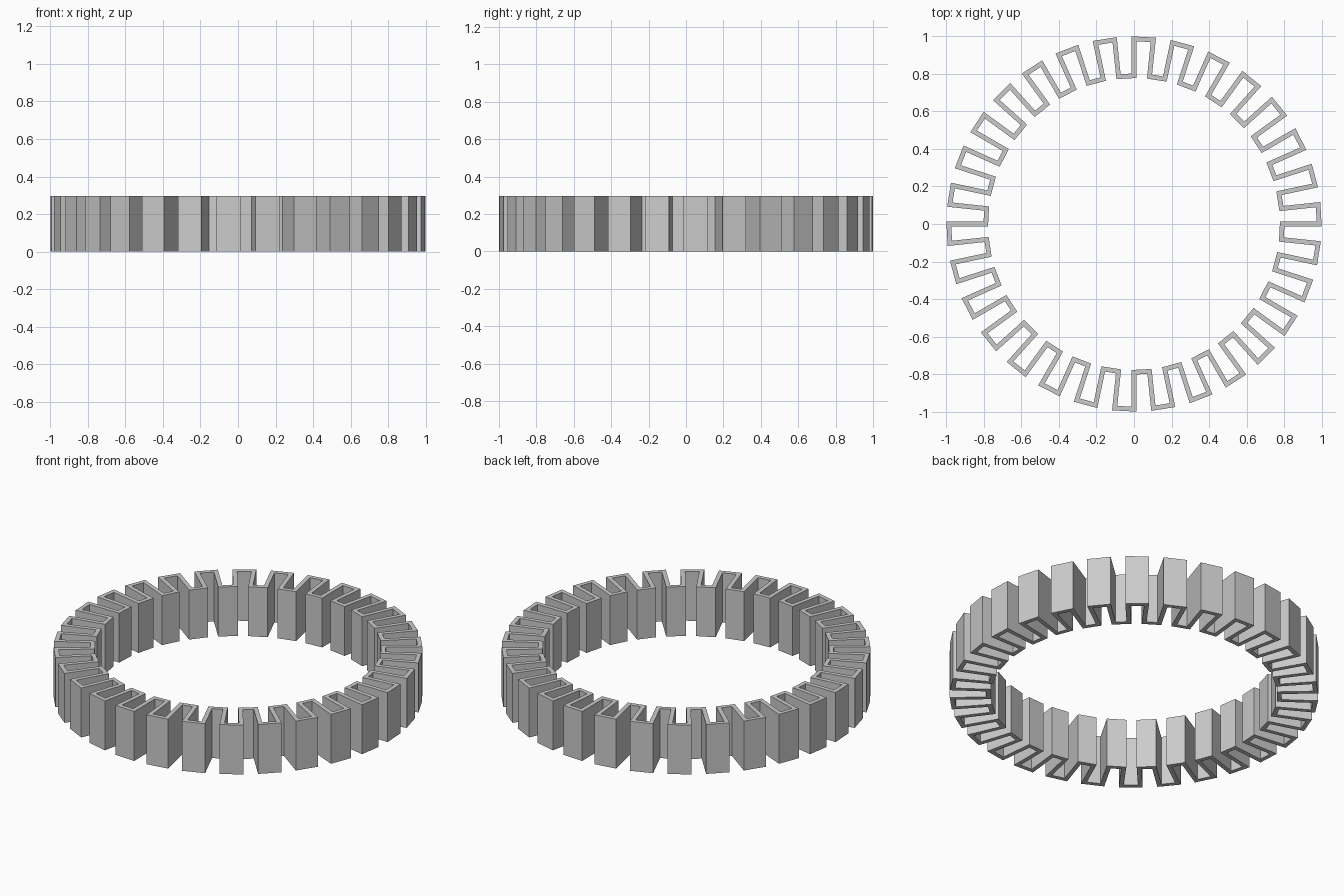
import bpy, bmesh
from math import cos, sin, radians

# Remove the default cube
cube = bpy.data.objects.get("Cube")
if cube:
    bpy.data.objects.remove(cube, do_unlink=True)

TEETH = 30
STEP = 360 / TEETH
INNER, OUTER = 0.79, 0.987
HEIGHT, WALL = 0.296, 0.025

# Plain grey material
grey = bpy.data.materials.new("grey")
grey.use_nodes = True
colour = (0.6, 0.6, 0.6, 1)
grey.diffuse_color = colour
grey.node_tree.nodes["Principled BSDF"].inputs["Base Color"].default_value = colour


def polar(radius, degrees):
    a = radians(degrees)
    return radius * cos(a), radius * sin(a), 0


# Pleated centre line: out, across, in, for each tooth
path = []
for i in range(TEETH):
    start, end = i * STEP, (i + 0.5) * STEP
    path += [polar(INNER, start), polar(OUTER, start),
             polar(OUTER, end), polar(INNER, end)]

# Raise the line into a thin wall
bm = bmesh.new()
verts = [bm.verts.new(p) for p in path]
edges = [bm.edges.new((v, verts[(i + 1) % len(verts)])) for i, v in enumerate(verts)]
raised = bmesh.ops.extrude_edge_only(bm, edges=edges)["geom"]
bmesh.ops.translate(bm, vec=(0, 0, HEIGHT),
                    verts=[g for g in raised if isinstance(g, bmesh.types.BMVert)])
bmesh.ops.recalc_face_normals(bm, faces=bm.faces)
mesh = bpy.data.meshes.new("pleated_ring")
bm.to_mesh(mesh)
bm.free()
mesh.materials.append(grey)
ring = bpy.data.objects.new("pleated_ring", mesh)
bpy.context.collection.objects.link(ring)

# Give the wall its thickness, equal on both sides
solid = ring.modifiers.new("wall_thickness", 'SOLIDIFY')
solid.thickness = WALL
solid.offset = 0
solid.use_even_offset = True
